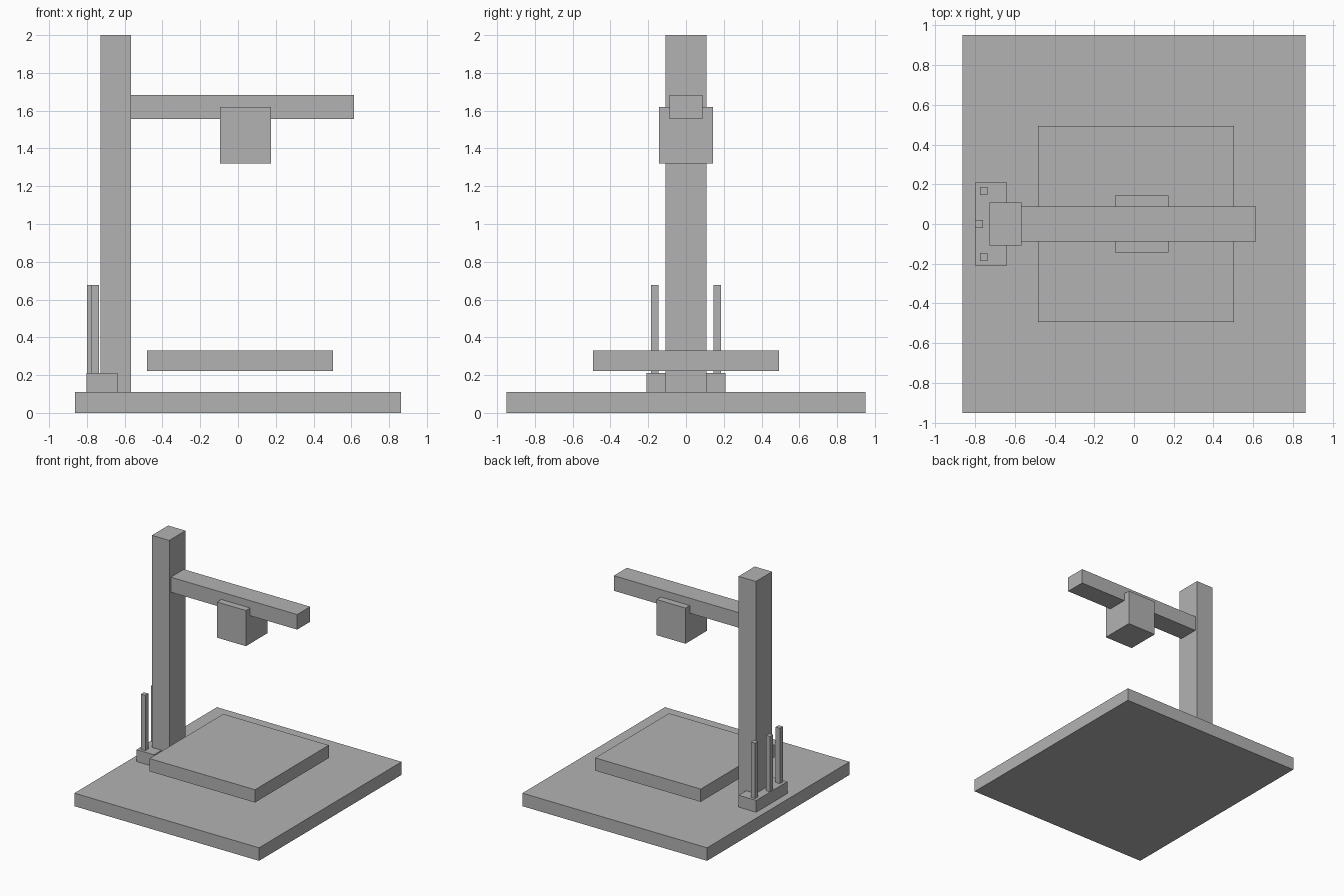
import bpy

cube = bpy.data.objects.get("Cube")
if cube:
    bpy.data.objects.remove(cube, do_unlink=True)

grey = bpy.data.materials.new("plain_grey")
grey.use_nodes = True
colour = (0.45, 0.45, 0.45, 1)
grey.diffuse_color = colour
grey.node_tree.nodes["Principled BSDF"].inputs["Base Color"].default_value = colour


def box(name, x, y, z):
    """Flat-shaded box from (low, high) limits on each axis."""
    limits = (x, y, z)
    bpy.ops.mesh.primitive_cube_add(size=1, location=[(a + b) / 2 for a, b in limits])
    obj = bpy.context.object
    obj.name = name
    obj.scale = [b - a for a, b in limits]
    bpy.ops.object.transform_apply(location=False, rotation=False, scale=True)
    obj.data.materials.append(grey)
    return obj


# Base and floating work bed
box("base_plate", (-0.862, 0.862), (-0.95, 0.95), (0, 0.11))
box("work_bed", (-0.482, 0.503), (-0.492, 0.492), (0.221, 0.329))

# Upright, arm and tool head
box("column", (-0.728, -0.566), (-0.108, 0.108), (0.11, 2))
box("arm", (-0.566, 0.613), (-0.087, 0.087), (1.555, 1.682))
box("tool_head", (-0.096, 0.174), (-0.143, 0.143), (1.319, 1.62))

# Mounting block behind the column with three upright rods
box("rod_block", (-0.801, -0.638), (-0.208, 0.208), (0.11, 0.21))
for name, x, y in (("front_rod", -0.756, -0.165),
                   ("middle_rod", -0.779, 0),
                   ("back_rod", -0.756, 0.165)):
    box(name, (x - 0.02, x + 0.02), (y - 0.02, y + 0.02), (0.21, 0.677))
